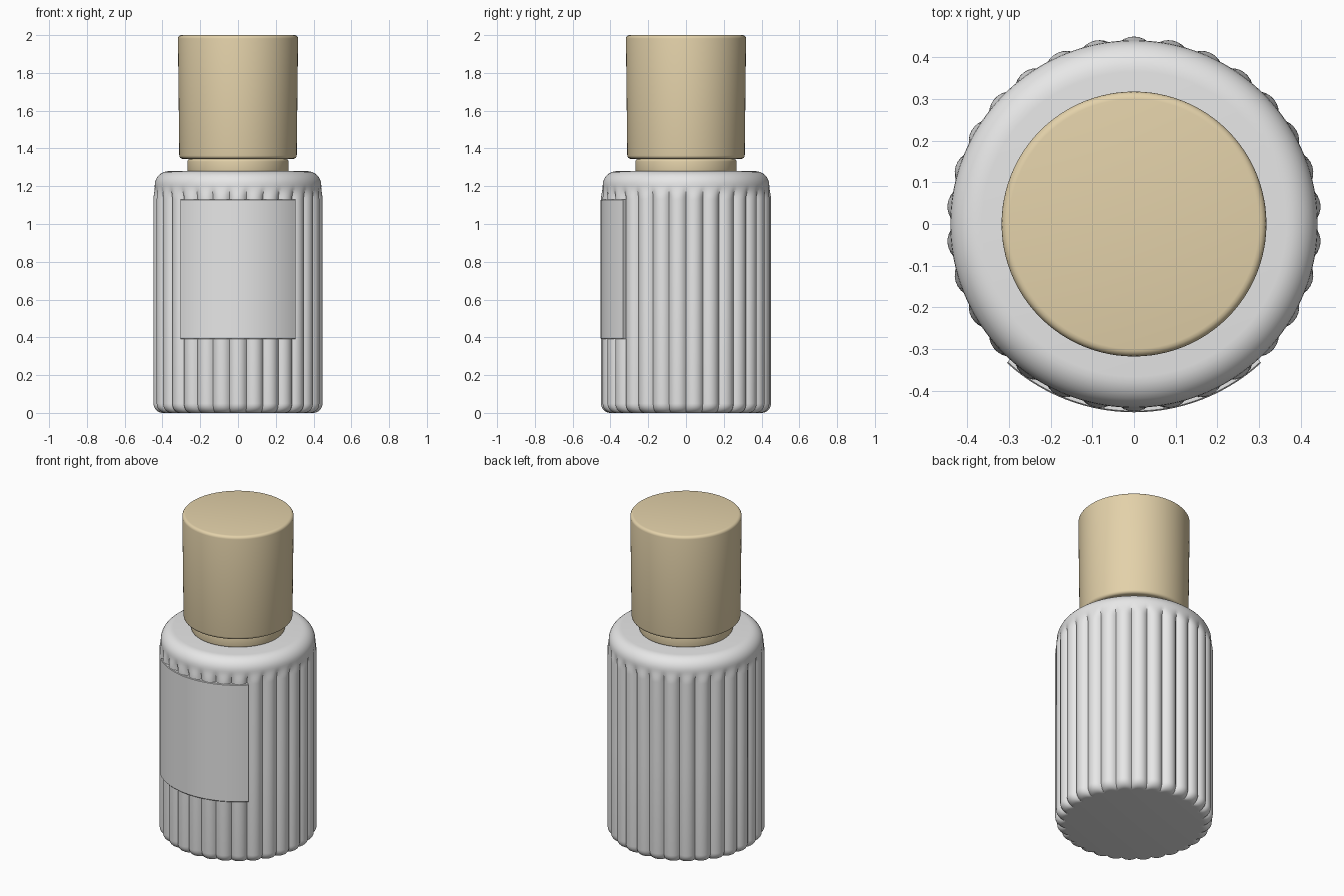
import bpy, bmesh
from math import sin, cos, pi, radians, sqrt

cube = bpy.data.objects.get("Cube")
if cube:
    bpy.data.objects.remove(cube, do_unlink=True)


def material(name, rgb):
    m = bpy.data.materials.new(name)
    m.use_nodes = True
    m.diffuse_color = (*rgb, 1)
    bsdf = next(n for n in m.node_tree.nodes if n.type == 'BSDF_PRINCIPLED')
    bsdf.inputs["Base Color"].default_value = (*rgb, 1)
    return m


glass = material("pale grey", (0.8, 0.8, 0.8))
tan = material("warm beige", (0.77, 0.64, 0.40))


def finish(name, bm, mat):
    bmesh.ops.recalc_face_normals(bm, faces=bm.faces)
    mesh = bpy.data.meshes.new(name)
    bm.to_mesh(mesh)
    bm.free()
    mesh.materials.append(mat)
    ob = bpy.data.objects.new(name, mesh)
    bpy.context.collection.objects.link(ob)
    bpy.ops.object.select_all(action='DESELECT')
    ob.select_set(True)
    bpy.context.view_layer.objects.active = ob
    bpy.ops.object.shade_smooth_by_angle(angle=radians(32))
    return ob


def loft(name, rows, radius, count, mat):
    """Stack closed rings; radius(angle, row) gives the outline."""
    bm = bmesh.new()
    rings = []
    for row in rows:
        ring = []
        for i in range(count):
            a = 2 * pi * i / count
            r = radius(a, row)
            ring.append(bm.verts.new((r * sin(a), -r * cos(a), row[-1])))
        rings.append(ring)
    for low, high in zip(rings, rings[1:]):
        for i in range(count):
            j = (i + 1) % count
            bm.faces.new((low[i], low[j], high[j], high[i]))
    bm.faces.new(rings[0])
    bm.faces.new(rings[-1])
    return finish(name, bm, mat)


def lathe(name, profile, mat):
    return loft(name, profile, lambda a, row: row[0], 96, mat)


def fillet(size, steps, z, up):
    """Rounded edge as (inset, height) pairs, from low to high."""
    arc = [(size * (1 - cos(t)), size * sin(t))
           for t in (pi / 2 * k / steps for k in range(steps + 1))]
    if up:
        return [(d, z - size + h) for d, h in arc]
    return [(d, z + size - h) for d, h in reversed(arc)]


# Fluted bottle: round ribs that fade into a smooth shoulder
FLUTES, CREST, SHOULDER = 30, 0.45, 0.441
half = CREST * sin(pi / FLUTES)
arc_r = 0.06


def flute(a):
    step = 2 * pi / FLUTES
    u = ((a + step / 2) % step - step / 2) / (step / 2)
    return CREST - arc_r + sqrt(arc_r ** 2 - (half * u) ** 2)


def bottle_radius(a, row):
    inset, fade, z = row
    return flute(a) * (1 - fade) + SHOULDER * fade - inset


rows = [(d, 0, z) for d, z in fillet(0.05, 7, 0, False)]
rows += [(0, 0, 0.6), (0, 0, 1.13)]
for k in range(1, 7):
    t = k / 6
    rows.append((0, t * t * (3 - 2 * t), 1.13 + 0.075 * t))
rows += [(d, 1, z) for d, z in fillet(0.075, 8, 1.28, True)[1:]]
loft("fluted_bottle", rows, bottle_radius, FLUTES * 8, glass)

# Curved label plate wrapped round the front
bm = bmesh.new()
span, steps = radians(42.5), 28
sections = []
for i in range(steps + 1):
    a = -span + 2 * span * i / steps
    outline = [(0.425, 0.39), (0.449, 0.39), (0.452, 0.394),
               (0.452, 1.126), (0.449, 1.13), (0.425, 1.13)]
    sections.append([bm.verts.new((r * sin(a), -r * cos(a), z)) for r, z in outline])
for s, t in zip(sections, sections[1:]):
    for k in range(len(s)):
        n = (k + 1) % len(s)
        bm.faces.new((s[k], s[n], t[n], t[k]))
bm.faces.new(sections[0])
bm.faces.new(sections[-1])
finish("front_label", bm, glass)


# Collar and cap, turned with softened rims
def turned(name, r_low, r_high, z_low, z_high, soft, mat):
    profile = [(r_low - d, z) for d, z in fillet(soft, 4, z_low, False)]
    profile += [(r_high - d, z) for d, z in fillet(soft, 4, z_high, True)]
    return lathe(name, profile, mat)


turned("collar", 0.268, 0.268, 1.275, 1.343, 0.012, tan)
lathe("neck", [(0.25, 1.27), (0.25, 1.36)], tan)
turned("cap", 0.311, 0.318, 1.345, 2.0, 0.018, tan)
